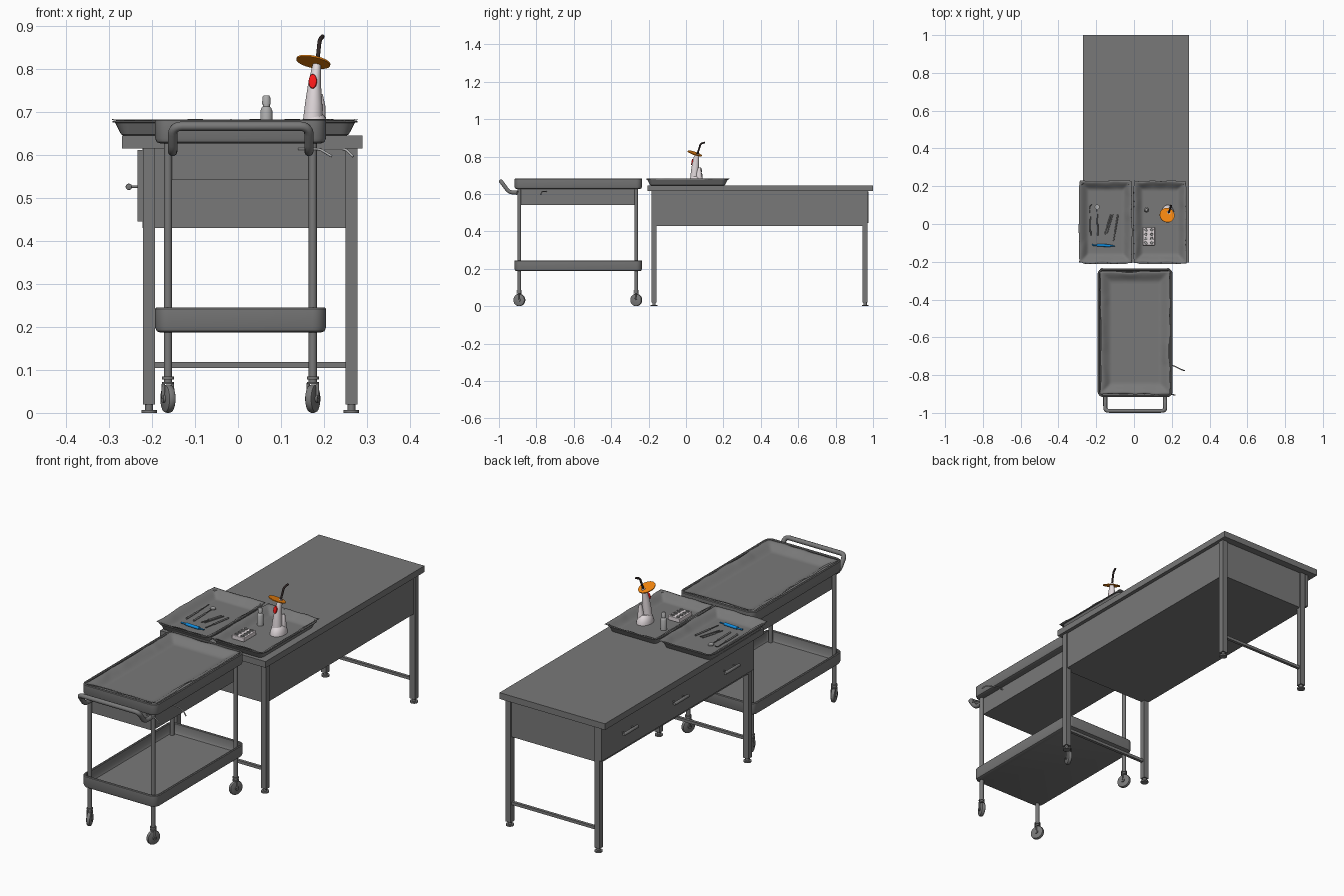
import bpy, bmesh, math
from mathutils import Vector, noise

if "Cube" in bpy.data.objects:
    bpy.data.objects.remove(bpy.data.objects["Cube"])


def material(name, rgb):
    m = bpy.data.materials.new(name)
    m.diffuse_color = (*rgb, 1)
    m.use_nodes = True
    m.node_tree.nodes["Principled BSDF"].inputs["Base Color"].default_value = m.diffuse_color
    return m


STEEL = material("dark_steel", (0.19, 0.19, 0.19))
ORANGE = material("orange", (0.95, 0.25, 0.005))
RED = material("red", (0.95, 0.01, 0.01))
DARK = material("dark", (0.03, 0.02, 0.02))
PALE = material("pale", (0.75, 0.69, 0.71))
SILVER = material("silver", (0.42, 0.42, 0.42))
BLUE = material("blue", (0.005, 0.27, 0.75))


def finish(name, bm, mat=None, smooth=True):
    bmesh.ops.recalc_face_normals(bm, faces=bm.faces)
    me = bpy.data.meshes.new(name)
    bm.to_mesh(me)
    bm.free()
    ob = bpy.data.objects.new(name, me)
    bpy.context.collection.objects.link(ob)
    me.materials.append(mat or STEEL)
    bpy.ops.object.select_all(action='DESELECT')
    ob.select_set(True)
    bpy.context.view_layer.objects.active = ob
    if smooth:
        bpy.ops.object.shade_smooth_by_angle(angle=math.radians(35))
    return ob


def box(name, x0, x1, y0, y1, z0, z1, bevel=0.0, mat=None):
    bm = bmesh.new()
    bmesh.ops.create_cube(bm, size=1)
    for v in bm.verts:
        v.co = ((x0 + x1) / 2 + v.co.x * (x1 - x0), (y0 + y1) / 2 + v.co.y * (y1 - y0),
                (z0 + z1) / 2 + v.co.z * (z1 - z0))
    if bevel:
        bmesh.ops.bevel(bm, geom=bm.edges[:], offset=bevel, segments=2, profile=0.5, affect='EDGES')
    return finish(name, bm, mat, smooth=False)


def skin(name, rings, mat=None):
    """Join equal-length closed rings of points and cap both ends."""
    bm = bmesh.new()
    loops = [[bm.verts.new(p) for p in r] for r in rings]
    n = len(loops[0])
    for a, b in zip(loops, loops[1:]):
        for i in range(n):
            bm.faces.new((a[i], a[(i + 1) % n], b[(i + 1) % n], b[i]))
    bm.faces.new(loops[0])
    bm.faces.new(loops[-1])
    return finish(name, bm, mat)


def loft(name, rings, mat=None, n=24):
    """Elliptical rings given as (cx, cy, z, rx, ry)."""
    return skin(name, [[(cx + rx * math.cos(t * math.tau / n), cy + ry * math.sin(t * math.tau / n), z)
                        for t in range(n)] for cx, cy, z, rx, ry in rings], mat)


def rod(name, p, q, r, mat=None, n=16, bevel=0.0, stretch=1.0):
    p, q = Vector(p), Vector(q)
    rot = (q - p).to_track_quat('Z', 'Y')
    h = (q - p).length
    prof = [(r, 0), (r, h)]
    if bevel:
        prof = [(r - bevel, 0), (r - bevel * .3, bevel * .3), (r, bevel), (r, h - bevel),
                (r - bevel * .3, h - bevel * .3), (r - bevel, h)]
    return skin(name, [[p + rot @ Vector((a * math.cos(t * math.tau / n), stretch * a * math.sin(t * math.tau / n), z))
                        for t in range(n)] for a, z in prof], mat)


def tube(name, pts, r, mat=None, radius=0.02):
    """Round tube along a path whose corners are rounded off."""
    pts = [Vector(p) for p in pts]
    path = [pts[0]]
    for a, b, c in zip(pts, pts[1:], pts[2:]):
        u, w = (a - b).normalized() * radius, (c - b).normalized() * radius
        for k in range(6):
            t = k / 5
            path.append((b + u) * (1 - t) ** 2 + b * 2 * t * (1 - t) + (b + w) * t * t)
    path.append(pts[-1])
    cu = bpy.data.curves.new(name, 'CURVE')
    cu.dimensions, cu.bevel_depth, cu.bevel_resolution, cu.use_fill_caps = '3D', r, 3, True
    sp = cu.splines.new('POLY')
    sp.points.add(len(path) - 1)
    for s, p in zip(sp.points, path):
        s.co = (*p, 1)
    ob = bpy.data.objects.new(name, cu)
    bpy.context.collection.objects.link(ob)
    bpy.ops.object.select_all(action='DESELECT')
    ob.select_set(True)
    bpy.context.view_layer.objects.active = ob
    bpy.ops.object.convert(target='MESH')
    bpy.ops.object.shade_smooth_by_angle(angle=math.radians(50))
    bpy.context.object.data.materials.append(mat or STEEL)


def tray(name, x0, x1, y0, y1, profile, r=0.03):
    """Rounded rectangle tray; profile lists (inset, z) from outside base over the rim to the floor."""
    rings = []
    for inset, z in profile:
        rr = max(r - inset, 0.008)
        ring = []
        for k, (sx, sy) in enumerate([(1, 1), (-1, 1), (-1, -1), (1, -1)]):
            cx = (x1 - inset - rr) if sx > 0 else (x0 + inset + rr)
            cy = (y1 - inset - rr) if sy > 0 else (y0 + inset + rr)
            for j in range(7):
                a = math.pi / 2 * (k + j / 6)
                ring.append((cx + rr * math.cos(a), cy + rr * math.sin(a), z))
        rings.append(ring)
    skin(name, rings)


def cloth(name, x0, x1, y0, y1, floor, rise, seed, band=0.05, n=48):
    """Creased lining sheet, flat in the middle and curling up to the rim."""
    bm = bmesh.new()
    bmesh.ops.create_grid(bm, x_segments=n, y_segments=n, size=1)
    hx, hy = (x1 - x0) / 2, (y1 - y0) / 2
    for v in bm.verts:
        u, w = v.co.x, v.co.y
        d = min((1 - abs(u)) * hx, (1 - abs(w)) * hy)
        t = max(0, 1 - d / band)
        t = t * t * (3 - 2 * t)
        x, y = (x0 + x1) / 2 + u * hx, (y0 + y1) / 2 + w * hy
        nz = noise.noise(Vector((x * 12, y * 12, seed)))
        z = floor + rise * t + 0.007 * abs(nz) * t * (1.4 - t)
        v.co = (x + 0.008 * nz * t, y + 0.008 * noise.noise(Vector((x * 14, y * 14, seed + 9))) * t, z)
    ob = finish(name, bm)
    ob.modifiers.new("thickness", 'SOLIDIFY').thickness = 0.0015


# ---- Table ----
box("table_top", -0.27, 0.29, -0.205, 1.0, 0.615, 0.645)
box("table_cabinet", -0.222, 0.272, -0.178, 0.965, 0.43, 0.615)
for x in (-0.207, 0.264):
    for y in (-0.171, 0.958):
        box("table_leg", x - .0137, x + .0137, y - .0137, y + .0137, 0.02, 0.615)
        rod("table_foot_stem", (x, y, 0.005), (x, y, 0.021), 0.009)
        rod("table_foot_pad", (x, y, 0), (x, y, 0.007), 0.018)
for y in (-0.171, 0.958):
    box("table_stretcher", -0.195, 0.252, y - .007, y + .007, 0.104, 0.118)
for i in range(3):
    y0 = -0.18 + i * 0.385
    box("drawer_front", -0.234, -0.221, y0, y0 + .385, 0.445, 0.612)
    c = y0 + 0.192
    rod("drawer_handle", (-.254, c - .055, .526), (-.254, c + .055, .526), 0.0075, bevel=0.002)
    for k in (-.035, .035):
        rod("drawer_handle_stem", (-.234, c + k, .526), (-.254, c + k, .526), 0.003)

# ---- Cart ----
CX0, CX1, CY0, CY1 = -0.193, 0.205, -0.917, -0.235
for name, z, h in (("cart_top_tray", 0.627, 0.056), ("cart_lower_shelf", 0.187, 0.058)):
    tray(name, CX0, CX1, CY0, CY1, [(.012, z), (.004, z + .003), (0, z + .012), (0, z + h - .003),
         (.003, z + h), (.008, z + h), (.011, z + h - .003), (.012, z + .02), (.018, z + .01)], 0.032)
box("cart_apron", -0.157, 0.168, -0.888, -0.266, 0.542, 0.63)
cloth("cart_cloth", -0.178, 0.190, -0.902, -0.25, 0.655, 0.026, 3.3, 0.06, 56)
for x in (-0.163, 0.174):
    for y in (-0.891, -0.266):
        rod("cart_post", (x, y, 0.07), (x, y, 0.63), 0.0095)
        rod("caster_collar", (x, y, 0.078), (x, y, 0.085), 0.014)
        s = 0.35 if x < 0 else -0.35
        ax = Vector((math.cos(s), math.sin(s), 0))
        c = Vector((x, y, 0.033))
        rod("caster_wheel", c - ax * .009, c + ax * .009, 0.033, n=32, bevel=0.006)
        rod("caster_hub", c - ax * .014, c + ax * .014, 0.009)
        for k in (-1, 1):
            rod("caster_fork", c + ax * .012 * k, c + ax * .011 * k + Vector((0, 0, .037)), 0.004)
        rod("caster_bridge", (x, y, 0.067), (x, y, 0.072), 0.014)
tube("cart_handle", [(-.152, -.895, .608), (-.152, -.945, .608), (-.152, -.989, .667), (.165, -.989, .667),
                     (.165, -.945, .608), (.165, -.895, .608)], 0.0108, radius=0.022)
tube("cart_side_hook", [(.14, -.745, .614), (.21, -.75, .614), (.25, -.77, .614), (.268, -.777, .596)], 0.003, SILVER, .008)
tube("cart_corner_hook", [(.14, -.895, .614), (.19, -.9, .614), (.218, -.906, .597)], 0.003, SILVER, .008)

# ---- Instrument trays with linings ----
for name, x0, x1, seed in (("left_tray", -0.292, -0.010, 1.7), ("right_tray", -0.004, 0.278, 5.1)):
    tray(name, x0, x1, -0.212, 0.228, [(.026, .645), (.02, .648), (.006, .675), (0, .676), (0, .679),
         (.008, .679), (.022, .651), (.028, .649)], 0.04)
    cloth(name + "_cloth", x0 + .004, x1 - .002, -0.206, 0.228, 0.653, 0.029, seed)

# ---- Hand instruments ----
T = 0.658
for name, a, b in (("probe", (-.232, .075), (-.23, -.06)), ("mirror", (-.195, .08), (-.192, -.06)),
                   ("scaler", (-.155, -.055), (-.122, .05)), ("excavator", (-.108, -.09), (-.085, .05))):
    a, b = Vector((*a, T)), Vector((*b, T))
    m = a.lerp(b, 0.35)
    rod(name + "_handle", m, b, 0.004)
    rod(name + "_shank", a, m, 0.0025)
loft("mirror_head", [(-.195, .09, T - .002, .013, .013), (-.195, .09, T + .003, .013, .013)], SILVER)
tube("probe_tip", [(-.232, .075, T), (-.233, .095, T), (-.225, .103, T + .008)], 0.002, radius=.005)
rod("scaler_twin", (-.142, -.05, T), (-.112, .05, T), 0.0025)
rod("syringe_barrel", (-.195, -.112, T + .002), (-.125, -.115, T + .002), 0.007, BLUE)
rod("syringe_nozzle", (-.125, -.115, T + .002), (-.10, -.116, T + .002), 0.003, BLUE)
rod("syringe_plunger", (-.222, -.111, T + .002), (-.195, -.112, T + .002), 0.004, BLUE)

# ---- Vial and well block ----
loft("vial", [(.066, .075, z, r, r) for z, r in ((.655, .014), (.703, .014), (.71, .011), (.713, .008),
     (.718, .008), (.718, .010), (.735, .009), (.738, .007))], SILVER)
box("well_block", .047, .11, -.113, -.018, .655, .674, .002, PALE)
for i in range(2):
    for j in range(4):
        x, y = .063 + i * .031, -.1 + j * .023
        loft("well_ring", [(x, y, .673, .009, .009), (x, y, .678, .0085, .0085), (x, y, .678, .006, .006),
                           (x, y, .675, .005, .005)], SILVER, 16)

# ---- Curing light ----
loft("lamp_base", [(.178, .055, .654, .034, .046), (.178, .055, .668, .033, .044), (.178, .055, .685, .027, .034),
                   (.178, .054, .694, .02, .025)], PALE)
loft("lamp_body", [(.174, .045, .68, .023, .022), (.176, .047, .72, .020, .021), (.178, .051, .765, .015, .018),
                   (.182, .056, .80, .011, .014), (.184, .060, .815, .009, .010)], PALE)
loft("lamp_cradle", [(.188, .07, .67, .017, .02), (.192, .07, .715, .011, .013), (.192, .072, .742, .005, .007)], PALE)
rod("lamp_button", (.1755, .045, .769), (.1735, .0305, .772), 0.0095, RED, 24, 0.002, 1.8)
rod("lamp_shield", (.175, .046, .815), (.1757, .0472, .8185), 0.040, ORANGE, 32)
tube("lamp_tip", [(.184, .060, .81), (.190, .078, .868), (.197, .100, .876)], 0.0048, DARK, .01)
